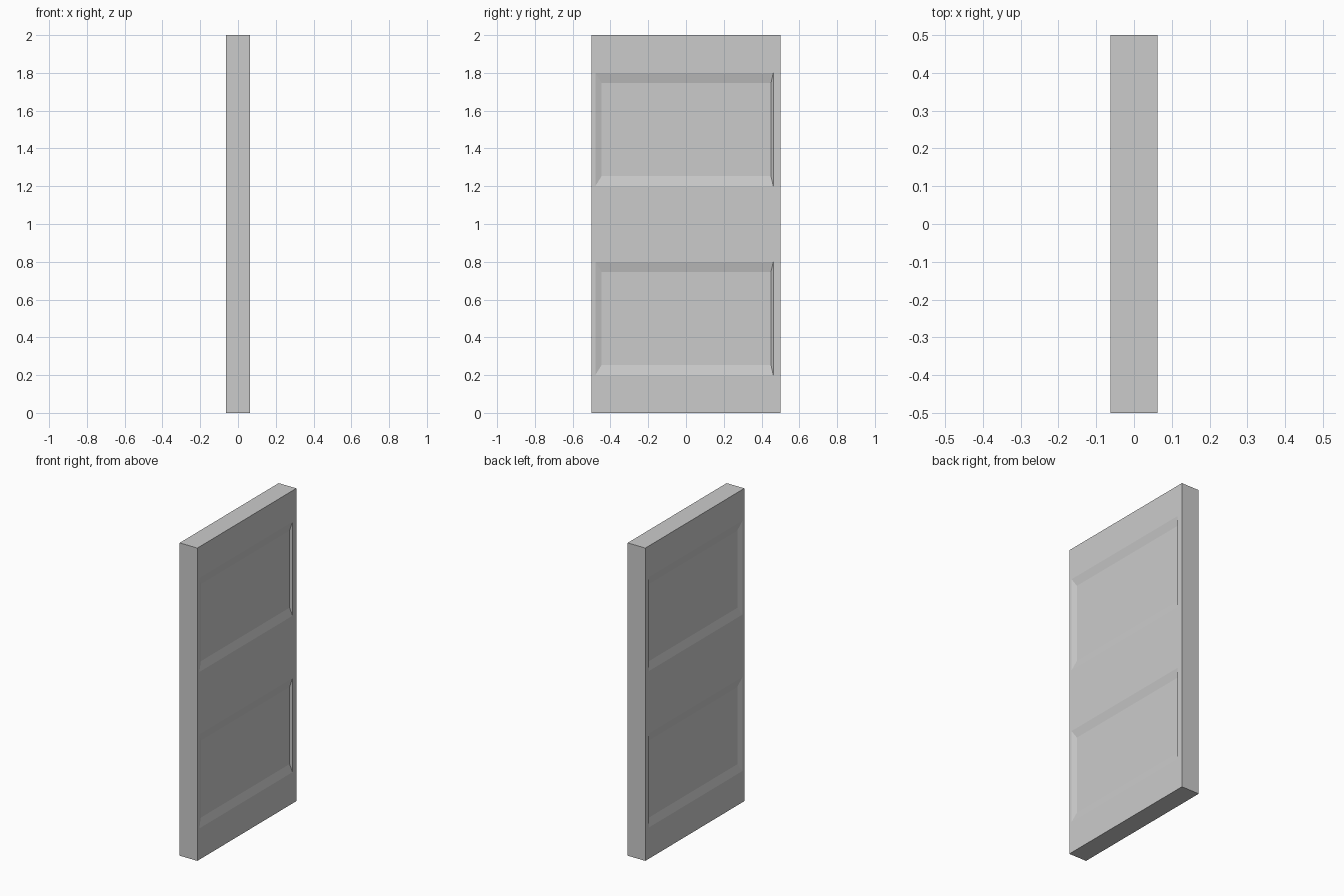
import bpy, bmesh

if "Cube" in bpy.data.objects:
    bpy.data.objects.remove(bpy.data.objects["Cube"])

HALF_T, DEPTH = 0.0625, 0.0125
YS = [-0.5, -0.48, 0.462, 0.5]
ZS = [0, 0.2, 0.8, 1.2, 1.8, 2]
INNER_Y = (-0.447, 0.45)
INNER_Z = 0.053

bm = bmesh.new()


def face(points):
    bm.faces.new([bm.verts.new(p) for p in points])


def rect(x, y0, y1, z0, z1):
    return [(x, y0, z0), (x, y1, z0), (x, y1, z1), (x, y0, z1)]


# both broad sides of the door, each with two sunken bevelled panels
for s in (-1, 1):
    for i in range(3):
        for j in range(5):
            outer = rect(s * HALF_T, YS[i], YS[i + 1], ZS[j], ZS[j + 1])
            if i == 1 and j in (1, 3):
                inner = rect(s * (HALF_T - DEPTH), *INNER_Y,
                             ZS[j] + INNER_Z, ZS[j + 1] - INNER_Z)
                face(inner)
                for k in range(4):
                    n = (k + 1) % 4
                    face([outer[k], outer[n], inner[n], inner[k]])
            else:
                face(outer)

# narrow edges of the slab
for y in (YS[0], YS[-1]):
    for z0, z1 in zip(ZS, ZS[1:]):
        face([(-HALF_T, y, z0), (HALF_T, y, z0), (HALF_T, y, z1), (-HALF_T, y, z1)])
for z in (ZS[0], ZS[-1]):
    for y0, y1 in zip(YS, YS[1:]):
        face([(-HALF_T, y0, z), (HALF_T, y0, z), (HALF_T, y1, z), (-HALF_T, y1, z)])

# weld, orient and tidy flat areas
bmesh.ops.remove_doubles(bm, verts=bm.verts[:], dist=1e-4)
bmesh.ops.recalc_face_normals(bm, faces=bm.faces[:])

mesh = bpy.data.meshes.new("panelled_door")
bm.to_mesh(mesh)
bm.free()
door = bpy.data.objects.new("panelled_door", mesh)
bpy.context.collection.objects.link(door)
